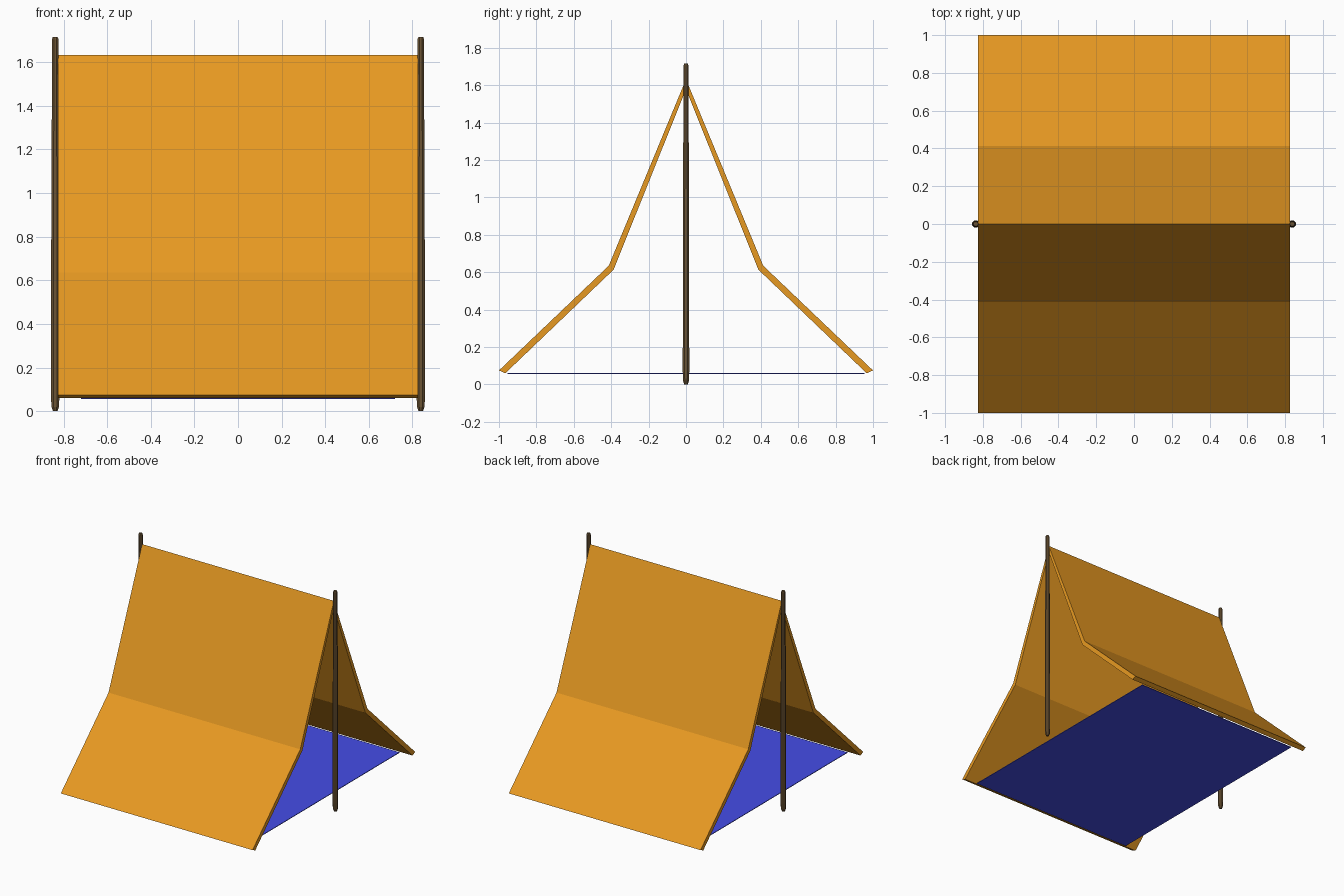
import bpy
import bmesh
import math

cube = bpy.data.objects.get("Cube")
if cube:
    bpy.data.objects.remove(cube, do_unlink=True)


def material(name, color):
    mat = bpy.data.materials.new(name)
    mat.use_nodes = True
    mat.diffuse_color = color
    mat.node_tree.nodes["Principled BSDF"].inputs["Base Color"].default_value = color
    return mat


def add_object(name, bm, mat):
    bmesh.ops.recalc_face_normals(bm, faces=bm.faces)
    mesh = bpy.data.meshes.new(name)
    bm.to_mesh(mesh)
    bm.free()
    mesh.materials.append(mat)
    obj = bpy.data.objects.new(name, mesh)
    bpy.context.collection.objects.link(obj)
    return obj


canvas = material("orange canvas", (0.80, 0.32, 0.016, 1))
cloth = material("blue groundsheet", (0.06, 0.075, 0.80, 1))
wood = material("brown wood", (0.15, 0.09, 0.035, 1))

# Canvas roof: outer and inner outlines, mirrored and joined along the width
HALF_WIDTH = 0.825
outer = [(1.0, 0.075), (0.413, 0.635), (0, 1.632)]
inner = [(0.966, 0.06), (0.387, 0.614), (0, 1.578)]


def mirrored(half):
    return half + [(-y, z) for y, z in reversed(half[:-1])]


bm = bmesh.new()
rows = []
for outline in (mirrored(outer), mirrored(inner)):
    for x in (-HALF_WIDTH, HALF_WIDTH):
        rows.append([bm.verts.new((x, y, z)) for y, z in outline])
out_a, out_b, in_a, in_b = rows
loop = (out_a, out_b, in_b, in_a)
for i in range(len(out_a) - 1):
    for p, q in zip(loop, loop[1:] + loop[:1]):
        bm.faces.new((p[i], p[i + 1], q[i + 1], q[i]))
for end in (0, -1):
    bm.faces.new([row[end] for row in loop])
add_object("canvas_roof", bm, canvas)

# Groundsheet
bm = bmesh.new()
bmesh.ops.create_cube(bm, size=1)
bmesh.ops.scale(bm, vec=(1.44, 1.91, 0.005), verts=bm.verts)
bmesh.ops.translate(bm, vec=(0, 0, 0.059), verts=bm.verts)
add_object("groundsheet", bm, cloth)

# Tapered poles with blunt tips: (radius, height) rings
SIDES = 8
rings = [(0.010, 0), (0.017, 0.02), (0.019, 0.07), (0.0175, 1.04),
         (0.0155, 1.36), (0.0145, 1.705), (0.011, 1.715)]


def pole(name, x):
    bm = bmesh.new()
    loops = []
    for radius, z in rings:
        angles = [math.tau * (i + 0.5) / SIDES for i in range(SIDES)]
        loops.append([bm.verts.new((x + 1.1 * radius * math.cos(a), radius * math.sin(a), z))
                      for a in angles])
    for low, high in zip(loops, loops[1:]):
        for i in range(SIDES):
            j = (i + 1) % SIDES
            bm.faces.new((low[i], low[j], high[j], high[i]))
    bm.faces.new(loops[0])
    bm.faces.new(loops[-1])
    add_object(name, bm, wood)


pole("left_pole", 0.838)
pole("right_pole", -0.838)
